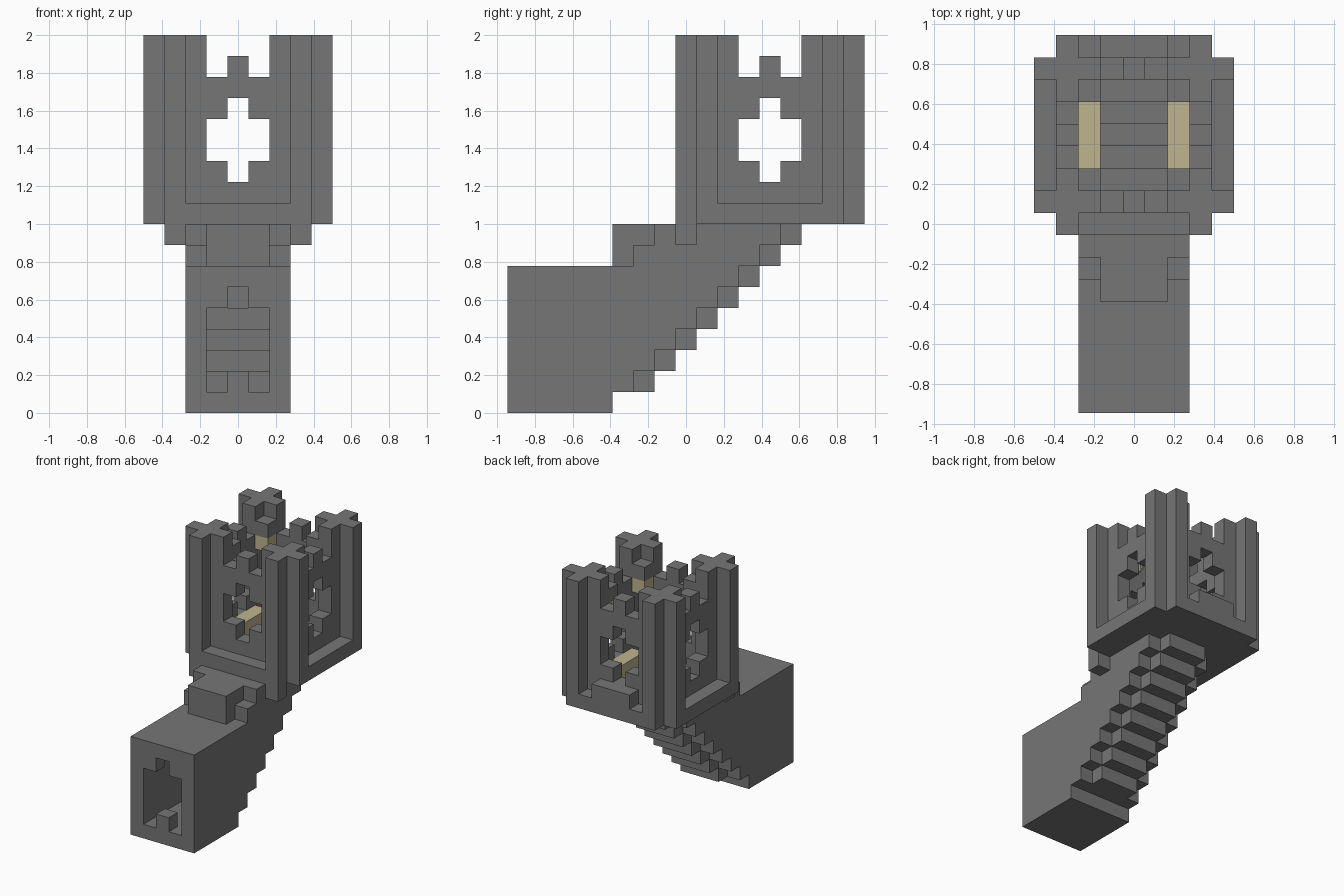
import bpy
import bmesh
from mathutils import Vector

if "Cube" in bpy.data.objects:
    bpy.data.objects.remove(bpy.data.objects["Cube"], do_unlink=True)

U = 1 / 9                        # edge of one block
ORIGIN = Vector((-4.5, -8.5, 0))  # block grid corner, in blocks


def material(name, rgb):
    mat = bpy.data.materials.new(name)
    mat.use_nodes = True
    mat.diffuse_color = (*rgb, 1)
    mat.node_tree.nodes["Principled BSDF"].inputs["Base Color"].default_value = (*rgb, 1)
    return mat


STONE = material("grey stone", (0.18, 0.18, 0.18))
LIGHT = material("pale tan", (0.52, 0.46, 0.27))


def box(xs, ys, zs):
    """Blocks filling inclusive ranges; a single number means one layer."""
    def span(r):
        return range(r[0], r[1] + 1) if isinstance(r, tuple) else (r,)
    return {(x, y, z) for x in span(xs) for y in span(ys) for z in span(zs)}


def mirror_x(cells):
    return cells | {(8 - x, y, z) for x, y, z in cells}


def four_sides(cells):
    """Repeat front-side blocks around the tower's centre block column."""
    out = set()
    for x, y, z in cells:
        dx, dy = x - 4, y - 12
        for _ in range(4):
            out.add((4 + dx, 12 + dy, z))
            dx, dy = -dy, dx
    return out


def build(name, cells, mat):
    """Skin a set of blocks with only its outward faces."""
    bm = bmesh.new()
    for cell in sorted(cells):
        centre = Vector(cell) + Vector((0.5, 0.5, 0.5)) + ORIGIN
        for axis in range(3):
            for sign in (-1, 1):
                step = Vector((0, 0, 0))
                step[axis] = sign
                if tuple(int(c + s) for c, s in zip(cell, step)) in cells:
                    continue
                u, v = Vector((0, 0, 0)), Vector((0, 0, 0))
                u[(axis + 1) % 3] = 0.5
                v[(axis + 2) % 3] = 0.5 * sign
                mid = centre + step * 0.5
                bm.faces.new([bm.verts.new((mid + p) * U)
                              for p in (-u - v, u - v, u + v, v - u)])
    bmesh.ops.remove_doubles(bm, verts=bm.verts[:], dist=0.001)
    mesh = bpy.data.meshes.new(name)
    bm.to_mesh(mesh)
    bm.free()
    mesh.materials.append(mat)
    obj = bpy.data.objects.new(name, mesh)
    bpy.context.collection.objects.link(obj)


# Stair passage: slanted underside, the middle one block deeper than the sides
passage = box((2, 6), (0, 4), 0)
for z in range(1, 9):
    first = 0 if z < 7 else 8
    passage |= box((2, 6), (first, z + 4), z) | box((3, 5), (first, z + 5), z)

# Raised roof over the passage
passage |= box((3, 5), (5, 7), (7, 8)) | box((2, 6), 7, (7, 8)) | box((2, 6), 6, 7)

# Hollow corridor with steps climbing into the tower
passage -= box((3, 5), (1, 4), (1, 5))
for y in range(5, 14):
    tread = max(1, y - 5)
    ceiling = 5 if y == 5 else 7 if y < 8 else 8
    if ceiling > tread:
        passage -= box((3, 5), y, (tread + 1, ceiling))

# Front doorway
passage -= box((3, 5), 0, (2, 4)) | box(4, 0, 5) | mirror_x(box(3, 0, 1))
build("stair_passage", passage, STONE)

# Small brackets under the front pillars
build("pillar_brackets", mirror_x(box(1, 8, 8)), STONE)

# Tower floor with surrounding ledge and stairwell
floor = box((1, 7), (9, 15), 9) | four_sides(box((2, 6), 8, 9))
floor -= box((3, 5), (11, 13), 9)
build("tower_floor", floor, STONE)

# Block on the rear ledge
build("rear_ledge_block", box((3, 5), 16, 10), STONE)

# Walls with cross windows and a centre merlon
wall = box((2, 6), 9, (10, 15)) | box(4, 9, 16)
wall -= box((3, 5), 9, (12, 13)) | box(4, 9, (11, 14))
build("tower_walls", four_sides(wall), STONE)

# Cross-shaped corner pillars
pillar = box((0, 2), 9, (9, 17)) | box(1, (8, 10), (9, 17))
build("corner_pillars", four_sides(pillar), STONE)

# Lamps in the inner corners, each under a stone cap
build("lamp_caps", four_sides(box(2, 10, 16)), STONE)
build("corner_lamps", four_sides(box(2, 10, 15)), LIGHT)

# Low rails beside the stairwell
build("stairwell_rails", mirror_x(box(2, (11, 13), 10)), LIGHT)
